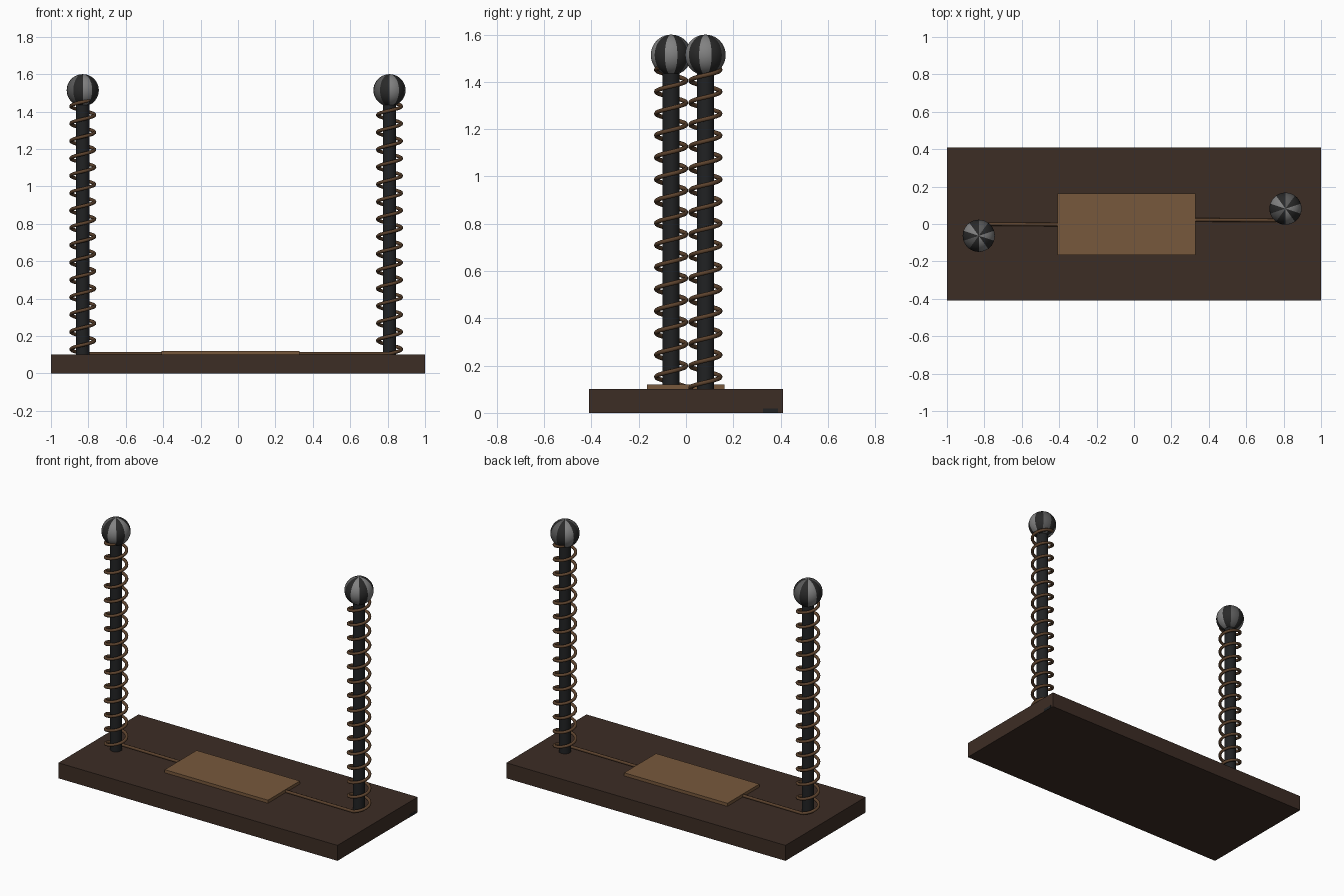
import bpy, bmesh, math
from mathutils import Matrix

if "Cube" in bpy.data.objects:
    bpy.data.objects.remove(bpy.data.objects["Cube"])


def material(name, rgb):
    m = bpy.data.materials.new(name)
    m.diffuse_color = (*rgb, 1)
    m.use_nodes = True
    m.node_tree.nodes["Principled BSDF"].inputs["Base Color"].default_value = m.diffuse_color
    return m


WOOD = material("dark wood", (0.046, 0.026, 0.018))
PLATE = material("tan plate", (0.185, 0.098, 0.045))
WIRE = material("copper brown wire", (0.105, 0.054, 0.026))
POST = material("black post", (0.015, 0.016, 0.017))
DARK = material("dark steel", (0.022, 0.022, 0.022))
LIGHT = material("grey steel", (0.22, 0.22, 0.22))
MID = material("mid steel", (0.10, 0.10, 0.10))


def add_object(name, bm, mats, smooth=False):
    me = bpy.data.meshes.new(name)
    bm.to_mesh(me)
    bm.free()
    for m in mats:
        me.materials.append(m)
    ob = bpy.data.objects.new(name, me)
    bpy.context.collection.objects.link(ob)
    if smooth:
        bpy.ops.object.select_all(action='DESELECT')
        bpy.context.view_layer.objects.active = ob
        ob.select_set(True)
        bpy.ops.object.shade_smooth_by_angle(angle=math.radians(40))
    return ob


def box(name, lo, hi, mat):
    bm = bmesh.new()
    mid = [(a + b) / 2 for a, b in zip(lo, hi)]
    size = [b - a for a, b in zip(lo, hi)]
    bmesh.ops.create_cube(bm, size=1, matrix=Matrix.Translation(mid) @ Matrix.Diagonal((*size, 1)))
    add_object(name, bm, [mat])


def wire(name, pts, radius):
    cu = bpy.data.curves.new(name, 'CURVE')
    cu.dimensions = '3D'
    cu.bevel_depth = radius
    cu.bevel_resolution = 2
    cu.use_fill_caps = True
    sp = cu.splines.new('POLY')
    sp.points.add(len(pts) - 1)
    for p, co in zip(sp.points, pts):
        p.co = (*co, 1)
    sp.use_smooth = True
    cu.materials.append(WIRE)
    ob = bpy.data.objects.new(name, cu)
    bpy.context.collection.objects.link(ob)


# base board and central plate
box("base_board", (-1, -0.41, 0), (1, 0.41, 0.1), WOOD)
box("centre_plate", (-0.41, -0.165, 0.1), (0.33, 0.162, 0.12), PLATE)
# small dark mark on the right end of the board
box("end_mark", (0.995, 0.325, 0.0), (1.001, 0.39, 0.018), POST)

COIL_R, WIRE_R, PITCH, TURNS, STEPS = 0.063, 0.0095, 0.0928, 14.6, 32

# each post: side, centre, angle where the coil starts, x of the lead's plate end
for side, cx, cy, start, lead_x in (("left", -0.83, -0.063, 90, -0.40),
                                    ("right", 0.81, 0.082, 270, 0.32)):
    # post
    bm = bmesh.new()
    bmesh.ops.create_cone(bm, cap_ends=True, segments=32, radius1=0.036, radius2=0.036,
                          depth=1.36, matrix=Matrix.Translation((cx, cy, 0.78)))
    add_object(side + "_post", bm, [POST], True)

    # striped ball: ten sectors around the vertical axis
    bm = bmesh.new()
    bmesh.ops.create_uvsphere(bm, u_segments=40, v_segments=20, radius=0.086)
    for f in bm.faces:
        c = f.calc_center_median()
        k = int((math.degrees(math.atan2(c.y, c.x)) + 18) % 360 // 36)
        f.material_index = 0 if k % 2 else (2 if k in (2, 6) else 1)
    bmesh.ops.translate(bm, verts=bm.verts, vec=(cx, cy, 1.514))
    add_object(side + "_ball", bm, [DARK, LIGHT, MID], True)

    # lead running from the plate straight into the coil
    z0, a0 = 0.106, math.radians(start)
    pts = [(lead_x, cy + COIL_R * math.sin(a0) * 0.95, z0)]
    for i in range(int(TURNS * STEPS) + 1):
        a = a0 + 2 * math.pi * i / STEPS
        pts.append((cx + COIL_R * math.cos(a), cy + COIL_R * math.sin(a), z0 + PITCH * i / STEPS))
    wire(side + "_coil", pts, WIRE_R)
